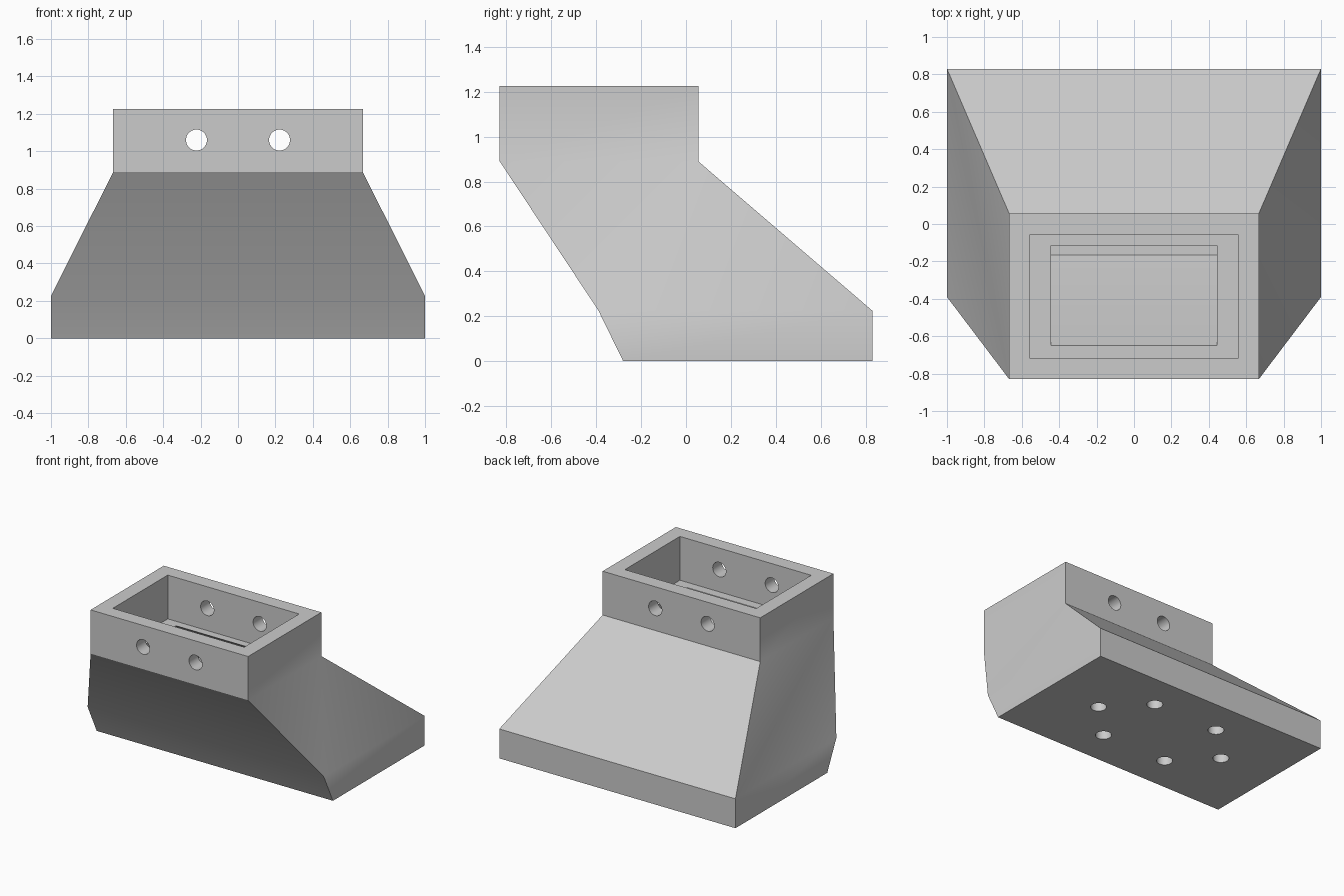
import bpy
import bmesh
from math import radians
from mathutils import Matrix

default = bpy.data.objects.get("Cube")
if default:
    bpy.data.objects.remove(default, do_unlink=True)

GREY = (0.6, 0.6, 0.6, 1.0)
grey = bpy.data.materials.new("plain grey")
grey.use_nodes = True
grey.diffuse_color = GREY
grey.node_tree.nodes["Principled BSDF"].inputs["Base Color"].default_value = GREY


def make_object(name, bm):
    bmesh.ops.recalc_face_normals(bm, faces=bm.faces)
    mesh = bpy.data.meshes.new(name)
    bm.to_mesh(mesh)
    bm.free()
    mesh.materials.append(grey)
    obj = bpy.data.objects.new(name, mesh)
    bpy.context.collection.objects.link(obj)
    return obj


def loft(name, sections):
    """Skin a stack of rectangles given as (height, half width, front, back)."""
    bm = bmesh.new()
    rings = [[bm.verts.new((x, y, z)) for x, y in
              ((-w, front), (w, front), (w, back), (-w, back))]
             for z, w, front, back in sections]
    for low, high in zip(rings, rings[1:]):
        for i in range(4):
            j = (i + 1) % 4
            bm.faces.new((low[i], low[j], high[j], high[i]))
    bm.faces.new(rings[0][::-1])
    bm.faces.new(rings[-1])
    return make_object(name, bm)


def drill(name, centre, length, along_y=False):
    bm = bmesh.new()
    turn = Matrix.Rotation(radians(90 if along_y else 0), 4, 'X')
    bmesh.ops.create_cone(bm, cap_ends=True, segments=32, radius1=0.056,
                          radius2=0.056, depth=length,
                          matrix=Matrix.Translation(centre) @ turn)
    return make_object(name, bm)


# Outer shell: base skirt, leaning hood and upright collar
hood = loft("hood", [
    (0, 1, -0.28, 0.83),
    (0.225, 1, -0.39, 0.83),
    (0.89, 0.667, -0.83, 0.055),
    (1.225, 0.667, -0.83, 0.055),
])

# Hollow interior: sloping duct, ledge, and socket in the collar
cutters = [loft("duct_cutter", [
    (0.111, 0.889, -0.165, 0.72),
    (0.225, 0.889, -0.25, 0.72),
    (0.89, 0.445, -0.65, -0.115),
    (0.89, 0.556, -0.72, -0.055),
    (1.4, 0.556, -0.72, -0.055),
])]

# Bolt holes through the collar, and a ring of six through the floor
for side in (-1, 1):
    cutters.append(drill("collar_hole", (side * 0.222, -0.39, 1.06), 1.2, True))
    for x, y in ((0.278, 0), (0.556, 0.278), (0.278, 0.556)):
        cutters.append(drill("floor_hole", (side * x, y, 0.05), 0.22))

bpy.ops.object.select_all(action='DESELECT')
bpy.context.view_layer.objects.active = hood
hood.select_set(True)
for cutter in cutters:
    cutter.hide_render = True
    cut = hood.modifiers.new("cut", 'BOOLEAN')
    cut.operation = 'DIFFERENCE'
    cut.solver = 'EXACT'
    cut.object = cutter
    bpy.ops.object.modifier_apply(modifier=cut.name)
    bpy.data.objects.remove(cutter, do_unlink=True)

bpy.ops.object.shade_smooth_by_angle(angle=radians(30))
